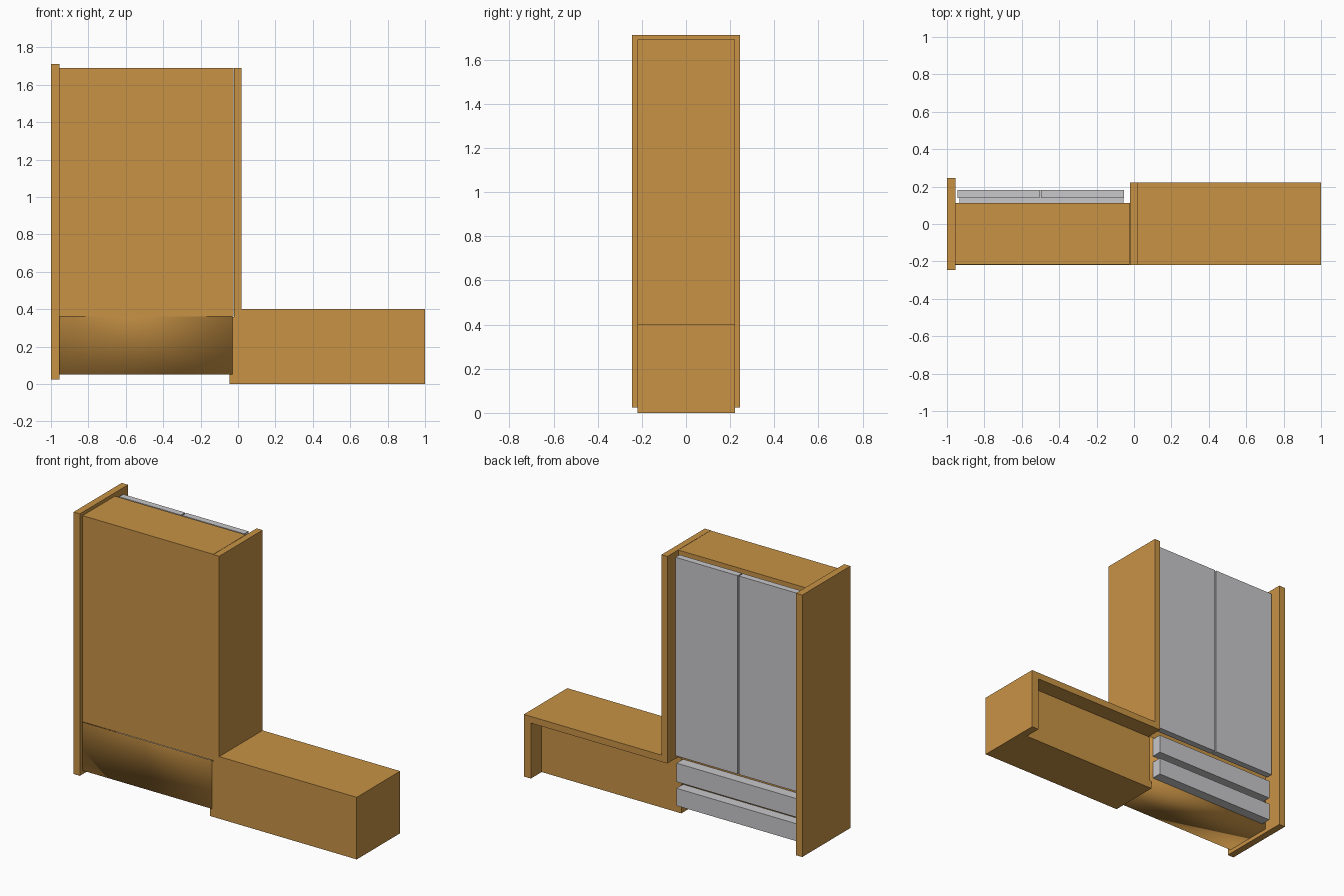
import bpy, bmesh

if "Cube" in bpy.data.objects:
    bpy.data.objects.remove(bpy.data.objects["Cube"])


def material(name, rgb):
    m = bpy.data.materials.new(name)
    m.diffuse_color = (*rgb, 1)
    m.use_nodes = True
    m.node_tree.nodes["Principled BSDF"].inputs["Base Color"].default_value = m.diffuse_color
    return m


WOOD = material("warm_wood", (0.58, 0.29, 0.06))
GREY = material("light_grey", (0.58, 0.58, 0.60))


def finish(name, bm, mat):
    bmesh.ops.recalc_face_normals(bm, faces=bm.faces)
    me = bpy.data.meshes.new(name)
    bm.to_mesh(me)
    bm.free()
    me.materials.append(mat)
    ob = bpy.data.objects.new(name, me)
    bpy.context.collection.objects.link(ob)
    return ob


def box(name, x, y, z, mat):
    """Box from (min, max) pairs."""
    bm = bmesh.new()
    bmesh.ops.create_cube(bm, size=1)
    for v in bm.verts:
        v.co = [r[0] + (c + 0.5) * (r[1] - r[0]) for c, r in zip(v.co, (x, y, z))]
    return finish(name, bm, mat)


def extrude_profile(name, pts, y0, y1, mat):
    """Closed x-z outline extruded along y."""
    bm = bmesh.new()
    face = bm.faces.new([bm.verts.new((x, y0, z)) for x, z in pts])
    res = bmesh.ops.extrude_face_region(bm, geom=[face])
    verts = [e for e in res["geom"] if isinstance(e, bmesh.types.BMVert)]
    bmesh.ops.translate(bm, verts=verts, vec=(0, y1 - y0, 0))
    return finish(name, bm, mat)


# Tall side panel
box("tall_side_panel", (-1.0, -0.955), (-0.245, 0.245), (0.025, 1.712), WOOD)

# Upper cabinet carcass
box("cabinet_body", (-0.955, -0.024), (-0.217, 0.112), (0.362, 1.69), WOOD)

# Lower drawer case: softly shaded, open where it meets the upper carcass
case = box("drawer_case", (-0.955, -0.03), (-0.22, 0.112), (0.05, 0.362), WOOD)
bm = bmesh.new()
bm.from_mesh(case.data)
bm.normal_update()
bmesh.ops.delete(bm, geom=[f for f in bm.faces if f.normal.z > 0.9], context='FACES_ONLY')
for f in bm.faces:
    f.smooth = True
bm.to_mesh(case.data)
bm.free()

# Stepped frame: upright divider, bench top and end leg in one piece
extrude_profile("stepped_frame", [
    (-0.022, 0.357), (0.95, 0.357), (0.95, 0.0), (1.0, 0.0),
    (1.0, 0.40), (0.02, 0.40), (0.02, 1.69), (-0.022, 1.69)], -0.22, 0.222, WOOD)

# Bench body, set back at the rear
box("bench_body", (-0.045, 0.95), (-0.2195, 0.112), (0.0, 0.357), WOOD)

# Pair of tall doors
for i, x in enumerate([(-0.945, -0.504), (-0.496, -0.053)]):
    box(f"door_{i + 1}", x, (0.14, 0.182), (0.40, 1.678), GREY)

# Drawers below the doors
for i, z in enumerate([(0.078, 0.19), (0.232, 0.352)]):
    box(f"drawer_{i + 1}", (-0.932, -0.057), (0.05, 0.178), z, GREY)
